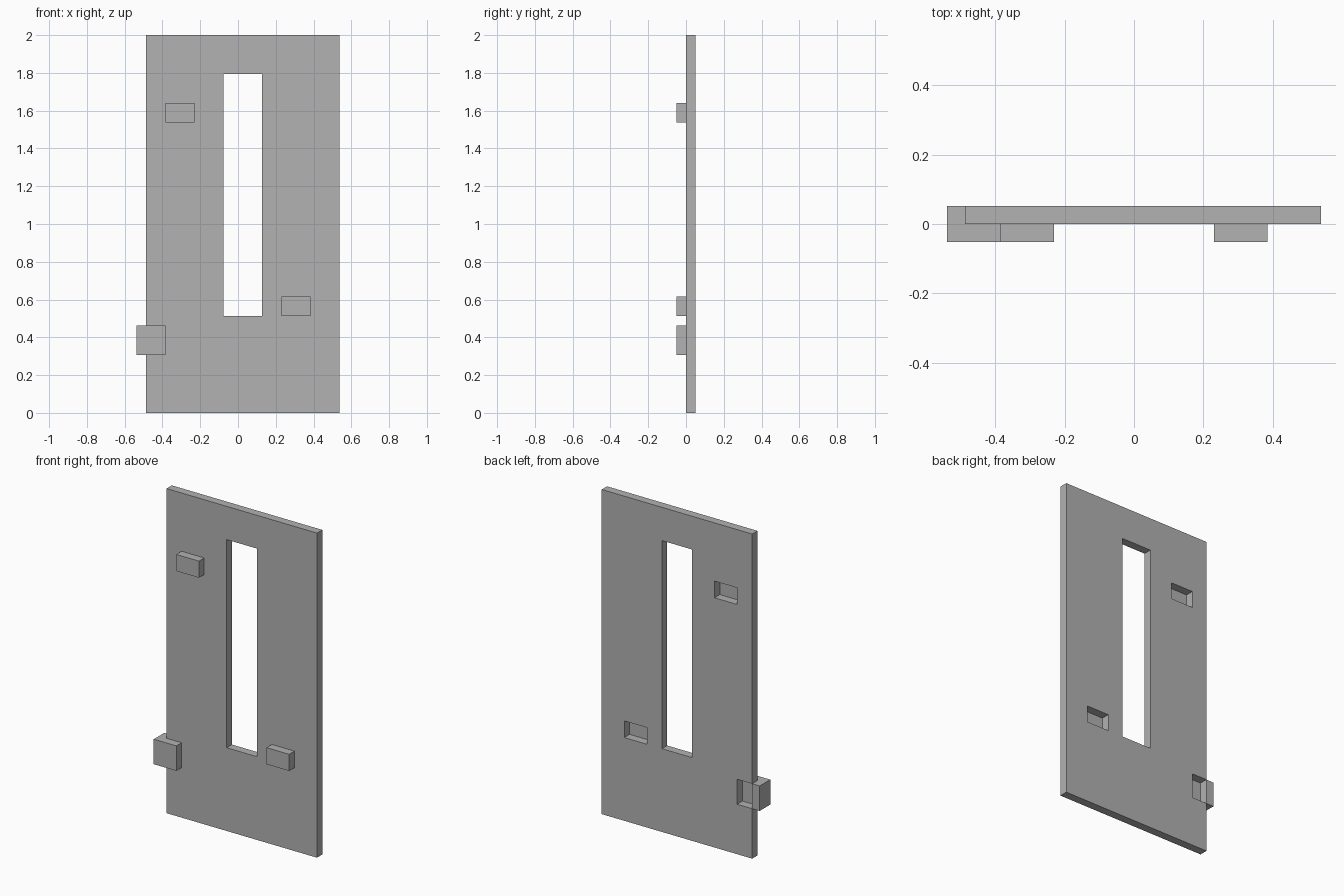
import bpy

if "Cube" in bpy.data.objects:
    bpy.data.objects.remove(bpy.data.objects["Cube"])

U = 2 / 39  # modelling unit: the panel is 39 units tall and one thick

grey = bpy.data.materials.new("plain grey")
grey.use_nodes = True
colour = (0.445, 0.445, 0.445, 1)
grey.diffuse_color = colour
grey.node_tree.nodes["Principled BSDF"].inputs["Base Color"].default_value = colour


def box(name, x, y, z):
    """Box between the given (low, high) limits, in units."""
    bpy.ops.mesh.primitive_cube_add(size=1)
    ob = bpy.context.object
    ob.name = name
    for v in ob.data.vertices:
        v.co = [r[0] * U if c < 0 else r[1] * U for c, r in zip(v.co, (x, y, z))]
    ob.data.materials.append(grey)
    return ob


def cut(target, name, x, z):
    """Cut an opening right through the thickness of the target."""
    cutter = box(name, x, (-0.5, 1.5), z)
    cutter.hide_render = True
    cutter.hide_viewport = True
    cutter.display_type = 'WIRE'
    mod = target.modifiers.new(name, 'BOOLEAN')
    mod.operation = 'DIFFERENCE'
    mod.solver = 'EXACT'
    mod.object = cutter


# Door panel with its tall window
panel = box("door_panel", (-9.5, 10.5), (0, 1), (0, 39))
cut(panel, "window_cutter", (-1.5, 2.5), (10, 35))

# Raised blocks on the front, each closing a pocket open to the back
blocks = {
    "upper_block": ((-7.5, -4.5), (30, 32)),
    "lower_block": ((4.5, 7.5), (10, 12)),
    "edge_block": ((-10.5, -7.5), (6, 9)),
}
for name, (x, z) in blocks.items():
    box(name, x, (-1, 0), z)
    cut(panel, name + "_pocket_cutter", x, z)

# The edge block wraps round the side of the panel
box("edge_block_return", (-10.5, -9.5), (0, 1), (6, 9))
